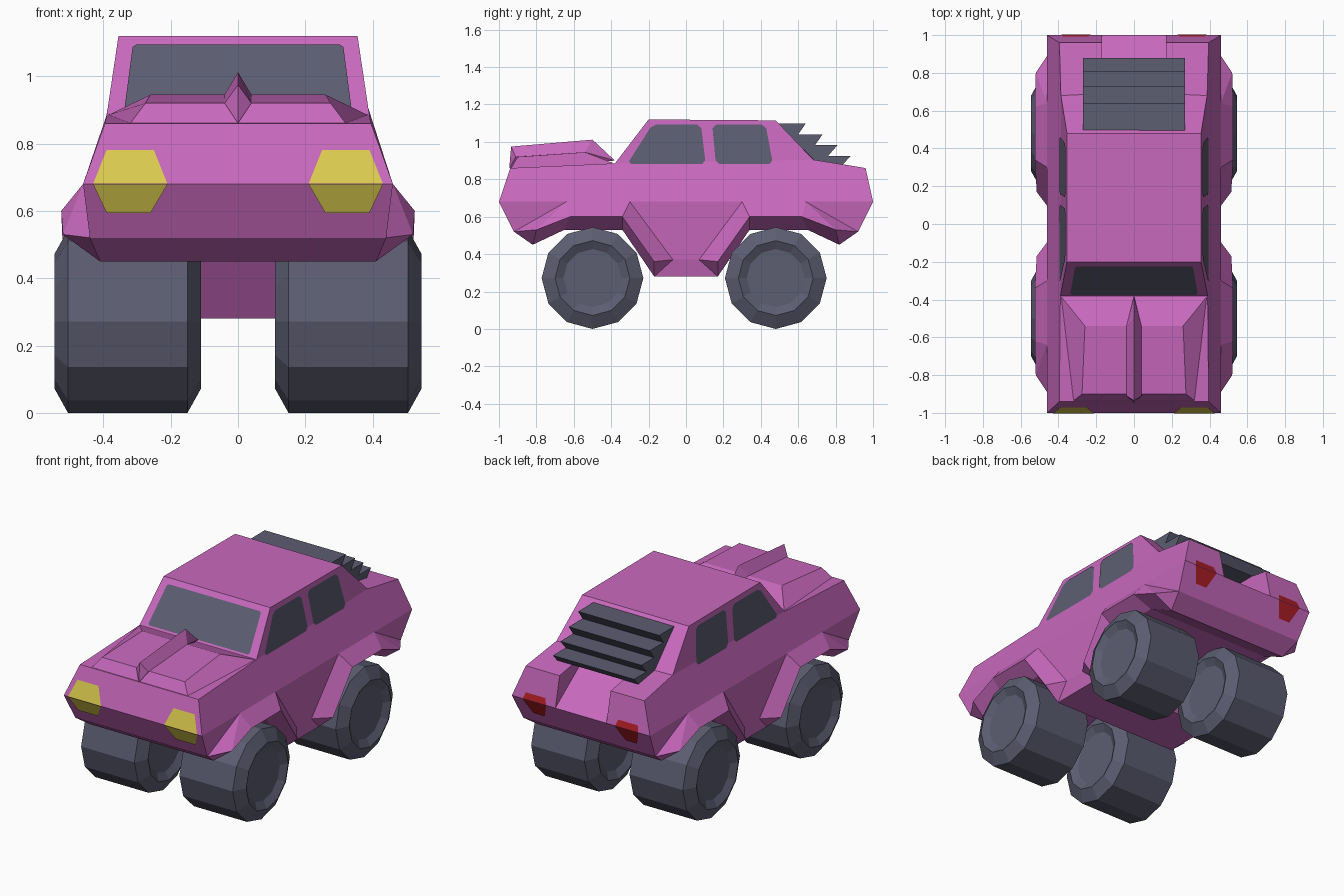
import bpy, bmesh, math
from mathutils import Vector

if "Cube" in bpy.data.objects:
    bpy.data.objects.remove(bpy.data.objects["Cube"])


def material(name, rgb):
    m = bpy.data.materials.new(name)
    m.diffuse_color = (*rgb, 1)
    m.use_nodes = True
    m.node_tree.nodes["Principled BSDF"].inputs["Base Color"].default_value = m.diffuse_color
    return m


PINK = material("pink paint", (0.58, 0.14, 0.51))
GREY = material("slate grey", (0.107, 0.109, 0.165))
YELLOW = material("yellow lamp", (0.71, 0.60, 0.076))
RED = material("red lamp", (0.42, 0.013, 0.019))


def build(name, faces, mat, recalc=True):
    """Weld a list of polygons into one object."""
    bm = bmesh.new()
    for f in faces:
        bm.faces.new([bm.verts.new(p) for p in f])
    bmesh.ops.remove_doubles(bm, verts=bm.verts, dist=0.0005)
    if recalc:
        bmesh.ops.recalc_face_normals(bm, faces=bm.faces)
    me = bpy.data.meshes.new(name)
    bm.to_mesh(me)
    bm.free()
    me.materials.append(mat)
    ob = bpy.data.objects.new(name, me)
    bpy.context.collection.objects.link(ob)
    return ob


def flip(faces, axis):
    """Return the faces together with their mirror image."""
    s = [1, 1, 1]
    s[axis] = -1
    return faces + [[(p[0] * s[0], p[1] * s[1], p[2] * s[2]) for p in reversed(f)] for f in faces]


def mid(p):
    return (0, p[1], p[2])


def plate(name, pts, mat, chamfer=0):
    """Thin coloured plate lifted just off the body."""
    pts = [Vector(p) for p in pts]
    if chamfer:
        cut = []
        for i, p in enumerate(pts):
            for q in (pts[i - 1], pts[(i + 1) % len(pts)]):
                cut.append(p + (q - p).normalized() * chamfer)
        pts = cut
    c = sum(pts, Vector()) / len(pts)
    n = (pts[1] - pts[0]).cross(pts[3] - pts[1]).normalized()
    if n.dot(c - Vector((0, 0, 0.7))) < 0:
        n, pts = -n, pts[::-1]
    build(name, [[p + n * 0.004 for p in pts]], mat, recalc=False)


# Lower body: one quarter, mirrored both ways
A, B, C = (.46, -1, .68), (.44, -.92, .52), (.41, -.82, .45)
P, M, M0 = (.46, -.64, .68), (.46, -.30, .68), (.46, 0, .68)
F1, F2, F3, F4 = (.52, -.80, .53), (.525, -.62, .60), (.525, -.34, .60), (.515, -.17, .36)
D, D0 = (.44, -.07, .37), (.44, 0, .37)
I2, I3 = (.42, -.65, .53), (.42, -.34, .53)
G, G0 = (.42, -.17, .28), (.42, 0, .28)
quarter = [
    [A, B, P], [B, F1, P], [B, C, F1], [P, F1, F2], [P, F2, F3, M],
    [M, F3, F4], [M, F4, D], [M, D, D0, M0], [F4, G, D], [D, G, G0, D0],
    [C, I2, F2, F1], [F2, I2, I3, F3], [F3, I3, G, F4],
]
under = [A, B, C, I2, I3, G, G0]
quarter += [[p, mid(p), mid(q), q] for p, q in zip(under, under[1:])]
lower = flip(quarter, 1)


# Upper body: one half, mirrored left to right
def back(p):
    return (p[0], -p[1], p[2])


U, W = (.395, -.94, .86), (.39, -.38, .885)
R1, R2 = (.355, -.20, 1.12), (.355, .48, 1.115)
T, V, E = (.387, .68, .905), (.395, .96, .86), back(A)
Ti, Vi, Ei = (.17, .69, .905), (.17, .96, .86), (.17, 1, .68)
upper = [
    [A, P, M, M0, back(M), back(P), E, V, T, W, U], [W, T, R2, R1],
    [A, U, mid(U), mid(A)], [U, W, mid(W), mid(U)],
    [W, R1, mid(R1), mid(W)], [R1, R2, mid(R2), mid(R1)],
    [R2, T, Ti, mid(Ti), mid(R2)], [T, V, Vi, Ti], [E, Ei, Vi, V],
    [Ti, Vi, Ei], [Ti, Ei, mid(Ei), mid(Ti)],
]
build("car_body", flip(lower + upper, 0), PINK)

# Hood bulge and pointed centre spine
b1, t1, t2, b2 = (.32, -.935, .86), (.275, -.90, .92), (.26, -.54, .945), (.385, -.385, .885)
bulge = [[b1, t1, t2, b2]]
bulge += [[p, q, mid(q), mid(p)] for p, q in ((b1, t1), (t1, t2), (t2, b2), (b2, b1))]
build("hood_bulge", flip(bulge, 0), PINK)
s0, s1, s2 = (0, -.945, .86), (.04, -.91, .92), (0, -.935, .975)
s3, s4, s5 = (.04, -.54, .945), (0, -.50, 1.012), (0, -.38, .90)
build("hood_spine", flip([[s0, s1, s2], [s1, s3, s4, s2], [s3, s5, s4], [s0, s5, s3, s1]], 0), PINK)

# Rear window louvres: sawtooth profile extruded sideways
saw = [(.49, 1.098), (.64, 1.098), (.60, 1.04), (.73, 1.04), (.69, .983),
       (.81, .983), (.76, .925), (.88, .925), (.84, .88), (.68, .88)]
L = [(.27, y, z) for y, z in saw]
K = [(-.27, y, z) for y, z in saw]
build("rear_louvres", [L, K[::-1]] + [[L[i - 1], L[i], K[i], K[i - 1]] for i in range(len(L))], GREY)


# Windows
def on_shield(x, z):
    return (x, -.38 + (z - .885) * .18 / .235, z)


plate("windshield", [on_shield(*p) for p in ((-.338, .895), (.338, .895), (.312, 1.092), (-.312, 1.092))],
      GREY, .01)
front_win = [(-.315, .88), (.105, .88), (.08, 1.092), (-.18, 1.092)]
rear_win = [(.16, .88), (.465, .88), (.425, 1.092), (.14, 1.092)]
for side, s in (("right", 1), ("left", -1)):
    for name, shape in (("front", front_win), ("rear", rear_win)):
        plate(f"{name}_window_{side}", [(s * (.39 - .149 * (z - .885)), y, z) for y, z in shape], GREY, .02)

# Lamps: each folds over the ridge of the nose or tail
head = ([(.21, .68), (.25, .78), (.39, .78), (.43, .68)], [(.21, .68), (.26, .595), (.39, .595), (.43, .68)])
tail = ([(.23, .68), (.265, .78), (.35, .78), (.385, .68)], [(.23, .68), (.27, .59), (.345, .59), (.385, .68)])
for name, shape, end, mat in (("headlight", head, -1, YELLOW), ("taillight", tail, 1, RED)):
    for s in (1, -1):
        for part, pts in zip(("upper", "lower"), shape):
            plate(f"{name}_{part}", [(s * x, end * (1 - ((z - .68) / 3 if z > .68 else (.68 - z) / 2)), z)
                                     for x, z in pts], mat)

# Wheels: twelve-sided spun profile (radius, x) with recessed hubs
profile = [(.155, .52), (.20, .545), (.272, .505), (.272, .15), (.20, .11), (.155, .135)]
for y in (-.50, .48):
    for s in (1, -1):
        rings = [[(s * x, y + r * math.cos(k * math.pi / 6), .272 + r * math.sin(k * math.pi / 6))
                  for k in range(12)] for r, x in profile]
        faces = [rings[0], rings[-1][::-1]]
        for a, b in zip(rings, rings[1:]):
            faces += [[a[k - 1], a[k], b[k], b[k - 1]] for k in range(12)]
        build(("front" if y < 0 else "rear") + "_wheel", faces, GREY)
